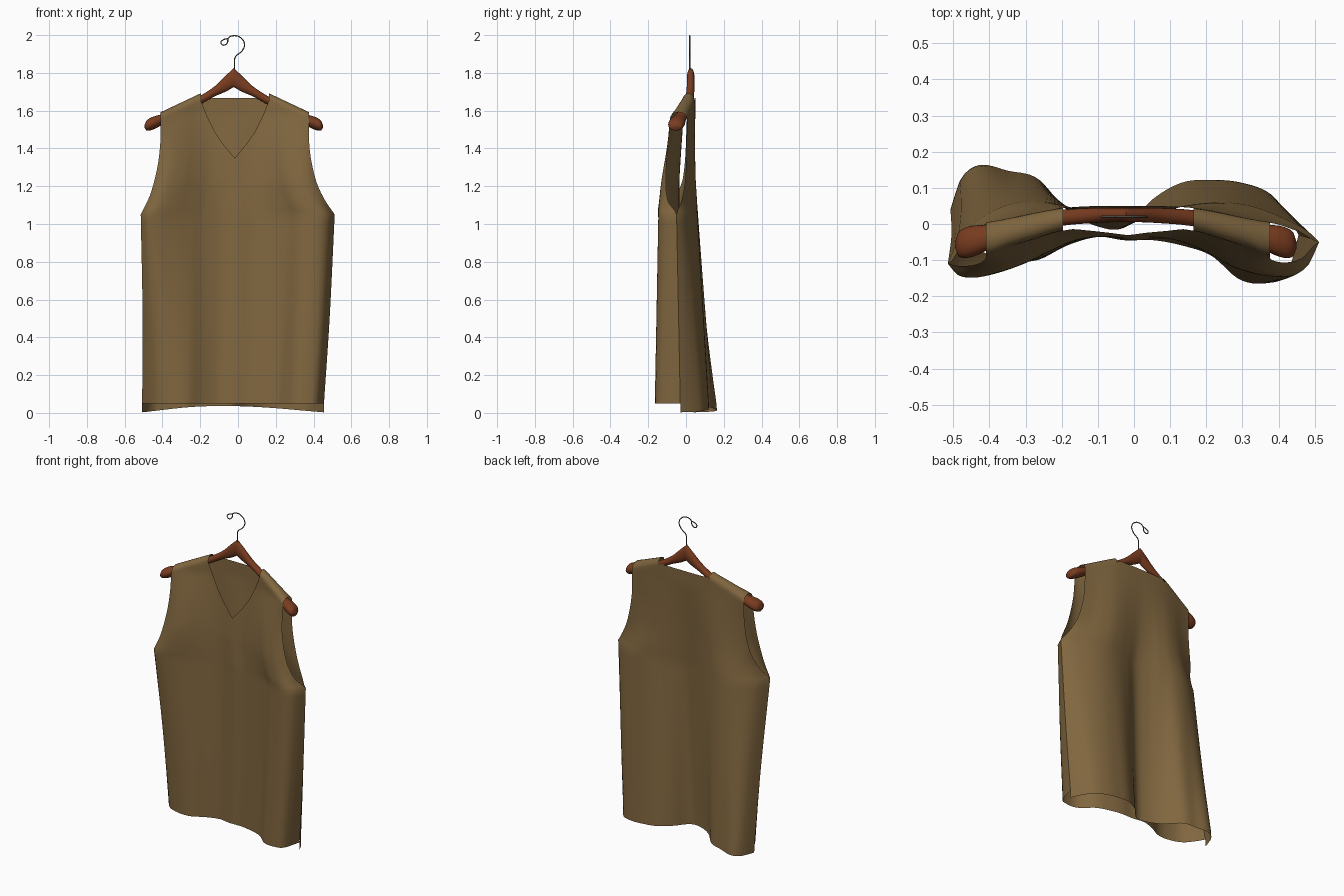
import bpy, bmesh, math
from mathutils import Vector

if "Cube" in bpy.data.objects:
    bpy.data.objects.remove(bpy.data.objects["Cube"])

def material(name, rgb):
    m = bpy.data.materials.new(name)
    m.diffuse_color = (*rgb, 1)
    m.use_nodes = True
    m.node_tree.nodes["Principled BSDF"].inputs["Base Color"].default_value = m.diffuse_color
    return m

KNIT = material("olive brown knit", (0.218, 0.134, 0.05))
WOOD = material("red brown wood", (0.19, 0.045, 0.014))
WIRE = material("dark wire", (0.12, 0.105, 0.08))

def interp(ks, vs, t, smooth=True):
    """Hermite (or straight) interpolation through keys."""
    if t <= ks[0]: return vs[0]
    if t >= ks[-1]: return vs[-1]
    i = next(j for j in range(len(ks) - 1) if t <= ks[j + 1])
    h = ks[i + 1] - ks[i]
    f = (t - ks[i]) / h
    if not smooth:
        return vs[i] + (vs[i + 1] - vs[i]) * f
    def slope(j):
        a, b = max(j - 1, 0), min(j + 1, len(ks) - 1)
        return (vs[b] - vs[a]) / (ks[b] - ks[a])
    return ((2*f**3 - 3*f*f + 1) * vs[i] + (f**3 - 2*f*f + f) * h * slope(i)
            + (3*f*f - 2*f**3) * vs[i + 1] + (f**3 - f*f) * h * slope(i + 1))

def finish(bm, name, mat):
    me = bpy.data.meshes.new(name)
    bm.to_mesh(me)
    bm.free()
    ob = bpy.data.objects.new(name, me)
    bpy.context.collection.objects.link(ob)
    me.materials.append(mat)
    bpy.ops.object.select_all(action='DESELECT')
    ob.select_set(True)
    bpy.context.view_layer.objects.active = ob
    bpy.ops.object.shade_smooth_by_angle(angle=math.radians(50))
    return ob

# ---- vest: depth across the width (stations in US) at five heights
CHEST, NECK = 1.05, 0.27
ZS = [0.03, CHEST, 1.12, 1.25, 1.58]
US = [0, .03, .083, .167, .25, .333, .417, .5, .583, .667, .75, .833, .917, .97, 1]
FRONT = [
    [.04, -.01, -.07, -.10, -.10, -.06, -.035, -.045, -.045, -.06, -.088, -.155, -.163, -.135, -.03],
    [-.11, -.143, -.146, -.12, -.085, -.05, -.035, -.045, -.04, -.055, -.09, -.135, -.145, -.115, -.05],
    [-.116, -.138, -.141, -.116, -.081, -.048, -.035, -.043, -.039, -.053, -.086, -.13, -.141, -.122, -.095],
    [-.112, -.122, -.126, -.104, -.07, -.042, -.034, -.037, -.035, -.046, -.074, -.112, -.127, -.12, -.106],
    [-.083, -.077, -.062, -.042, -.022, -.012, -.012, -.015, -.012, -.012, -.022, -.042, -.062, -.077, -.083]]
BACK = [
    [.04, .125, .163, .147, .126, .04, -.005, -.01, .07, .115, .122, .115, .085, .025, -.03],
    [-.11, -.04, .012, .055, .063, .045, .02, .01, .035, .055, .06, .045, .01, -.02, -.05],
    [-.065, -.026, .013, .05, .058, .044, .023, .015, .034, .052, .058, .043, .012, -.01, -.025],
    [-.015, -.005, .013, .04, .05, .043, .03, .025, .036, .048, .05, .036, .014, .003, -.003],
    [.006, .009, .016, .03, .042, .048, .05, .05, .05, .048, .042, .03, .016, .009, .006]]

def left_edge(z):
    return interp([0, .5, CHEST], [-.508, -.505, -.515], z) if z < CHEST else \
        interp([CHEST, 1.15, 1.285, 1.42, 1.55], [-.515, -.467, -.43, -.412, -.409], z)

def right_edge(z):
    return interp([.05, .5, CHEST], [.455, .485, .512], z) if z < CHEST else \
        interp([CHEST, 1.13, 1.23, 1.39, 1.55], [.512, .458, .413, .38, .376], z)

def top_front(u):
    return interp([0, NECK, .31, .36, .42, .5],
                  [1.555, 1.655, 1.575, 1.495, 1.425, 1.35], min(u, 1 - u), False)

def top_back(u):
    return interp([0, NECK, .29, .5], [1.555, 1.655, 1.668, 1.668], min(u, 1 - u), False)

def hem_front(u):
    return .05

def hem_back(u):
    return interp([0, .3, .6, 1], [.003, .033, .033, .003], u)

N = 26
cols = ([NECK * i / 20 for i in range(20)]
        + [NECK + (1 - 2 * NECK) * i / 40 for i in range(40)]
        + [1 - NECK + NECK * i / 20 for i in range(21)])

bm = bmesh.new()

def strip_faces(grid, flip):
    for a, b in zip(grid, grid[1:]):
        for j in range(len(a) - 1):
            q = [a[j], b[j], b[j + 1], a[j + 1]]
            bm.faces.new(q[::-1] if flip else q)

def panel(sections, top, hem, flip):
    grid = []
    for u in cols:
        ys = [interp(US, s, u) for s in sections]
        h, t = hem(u), top(u)
        zs = [h + (CHEST - h) * i / N for i in range(N)]
        zs += [CHEST + (t - CHEST) * i / N for i in range(N + 1)]
        col = []
        for z in zs:
            l, r = left_edge(z), right_edge(z)
            # straight hang below the chest, smooth drape above
            y = interp(ZS, ys, z, z > CHEST)
            col.append(bm.verts.new((l + (r - l) * u, y, z)))
        grid.append(col)
    strip_faces(grid, flip)
    return grid

front = panel(FRONT, top_front, hem_front, False)
back = panel(BACK, top_back, hem_back, True)

# shoulders wrap over the hanger from the front panel to the back panel
for lo, hi in ((0, 21), (60, 81)):
    grid = []
    for i in range(lo, hi):
        f, b = front[i][-1], back[i][-1]
        row = [f]
        for k in range(1, 10):
            a = math.pi * k / 10
            row.append(bm.verts.new((f.co.x, (f.co.y + b.co.y) / 2 - (b.co.y - f.co.y) / 2 * math.cos(a),
                                     f.co.z + .037 * math.sin(a))))
        grid.append(row + [b])
    strip_faces(grid, False)
finish(bm, "sleeveless_vest", KNIT)

# ---- wooden hanger: oval sections along both arms
CX = -0.0225
S = [0, .04, .10, .17, .24, .30, .38, .43, .462, .4725]
ZC = [1.775, 1.745, 1.703, 1.66, 1.624, 1.594, 1.553, 1.533, 1.521, 1.517]
YC = [.025, .025, .023, .018, .007, -.008, -.036, -.049, -.056, -.058]
HY = [.02, .02, .021, .022, .024, .027, .035, .043, .034, .008]
HZ = [.05, .043, .027, .023, .023, .025, .029, .034, .026, .006]
bm = bmesh.new()
rings = []
M = 64
for i in range(-M, M + 1):
    s = S[-1] * math.sin(math.pi / 2 * abs(i) / M)
    zc, yc, hy, hz = (interp(S, v, s) for v in (ZC, YC, HY, HZ))
    x = CX + math.copysign(s, i)
    rings.append([bm.verts.new((x, yc + hy * math.cos(2 * math.pi * k / 20),
                                zc + hz * math.sin(2 * math.pi * k / 20))) for k in range(20)])
for a, b in zip(rings, rings[1:]):
    for k in range(20):
        bm.faces.new((a[k], a[(k + 1) % 20], b[(k + 1) % 20], b[k]))
bm.faces.new(rings[0])
bm.faces.new(rings[-1])
bmesh.ops.recalc_face_normals(bm, faces=bm.faces)
finish(bm, "wooden_hanger", WOOD)

# ---- wire hook with a curled end
path = [(-.018, 1.80), (-.018, 1.85), (-.015, 1.882), (.024, 1.92), (.034, 1.953), (.015, 1.985),
        (-.02, 1.997), (-.05, 1.985), (-.058, 1.957), (-.078, 1.947), (-.09, 1.962),
        (-.076, 1.976), (-.052, 1.982)]
cu = bpy.data.curves.new("wire_hook", 'CURVE')
cu.dimensions = '3D'
cu.bevel_depth = 0.003
cu.bevel_resolution = 3
cu.use_fill_caps = True
sp = cu.splines.new('BEZIER')
sp.bezier_points.add(len(path) - 1)
for p, (x, z) in zip(sp.bezier_points, path):
    p.co = Vector((x, .02, z))
    p.handle_left_type = p.handle_right_type = 'AUTO'
hook = bpy.data.objects.new("wire_hook", cu)
bpy.context.collection.objects.link(hook)
cu.materials.append(WIRE)
